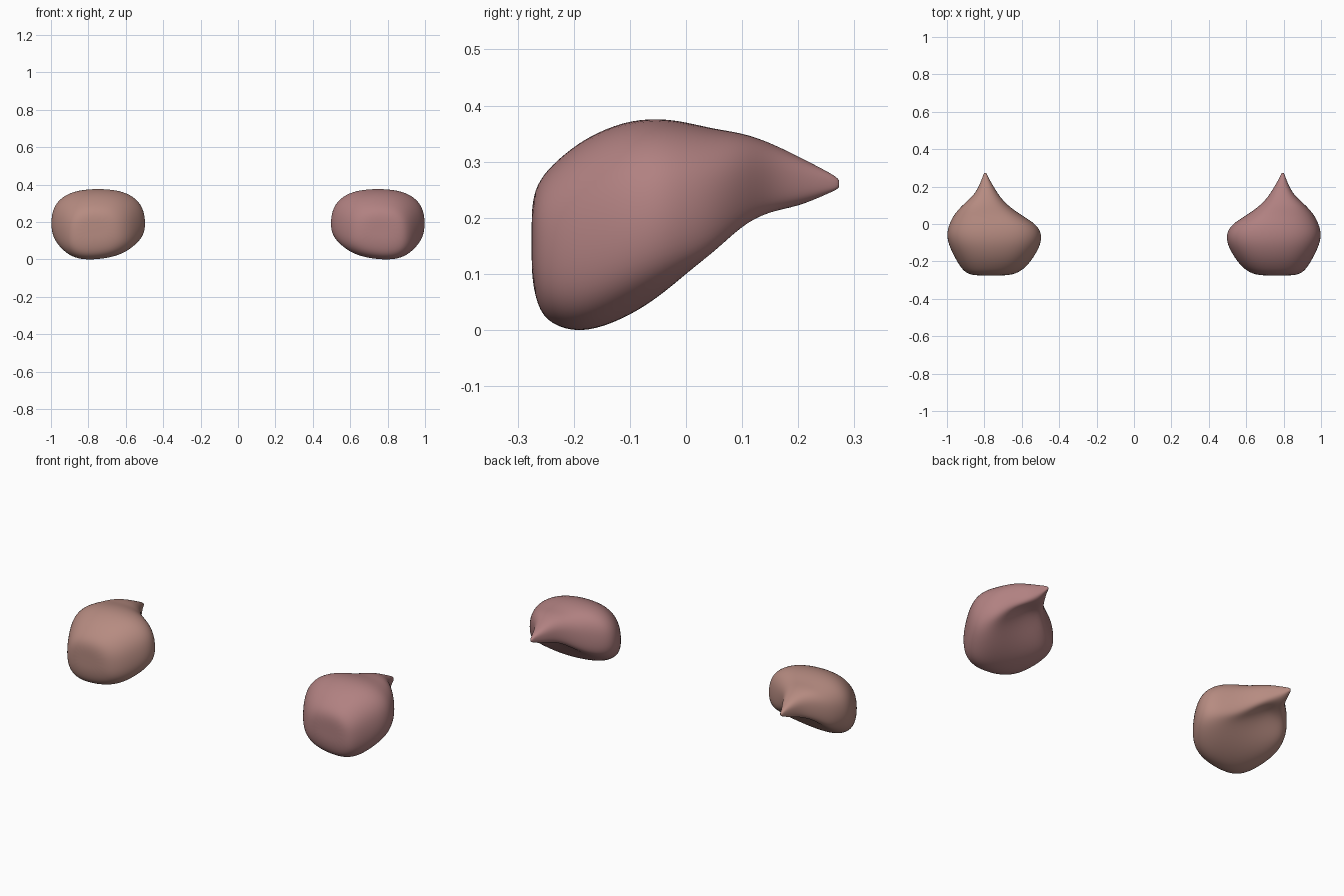
import bpy, bmesh
from math import cos, sin, tau, copysign

cube = bpy.data.objects.get("Cube")
if cube:
    bpy.data.objects.remove(cube)

SEGMENTS = 20
# Cross-sections front to back: y, inner x, outer x, bottom z, top z, underside hollow
SECTIONS = [
    (-0.275, 0.67, 0.86, 0.09, 0.23, 0),
    (-0.262, 0.62, 0.90, 0.03, 0.27, 0),
    (-0.23, 0.575, 0.93, 0.005, 0.305, 0),
    (-0.18, 0.535, 0.96, -0.005, 0.345, 0),
    (-0.11, 0.495, 0.995, 0.02, 0.375, 0),
    (-0.05, 0.49, 1.005, 0.04, 0.38, 0.02),
    (0.0, 0.52, 0.99, 0.06, 0.373, 0.05),
    (0.05, 0.605, 0.965, 0.085, 0.36, 0.09),
    (0.10, 0.675, 0.92, 0.15, 0.353, 0.06),
    (0.15, 0.72, 0.86, 0.195, 0.335, 0.02),
    (0.20, 0.75, 0.83, 0.22, 0.31, 0),
    (0.25, 0.78, 0.81, 0.242, 0.284, 0),
    (0.273, 0.788, 0.802, 0.252, 0.27, 0),
]


def rounded(value):
    """Squared-off circle coordinate."""
    return copysign(abs(value) ** 0.8, value)


def section_point(section, angle, side):
    y, inner, outer, low, high, hollow = section
    u, v = rounded(cos(angle)), rounded(sin(angle))
    middle = low + 0.45 * (high - low)
    x = (inner + outer) / 2 + u * (outer - inner) / 2
    if v > 0:
        z = middle + v * (high - middle)
    else:
        # Underside: hollow below the tail, leaning lower on the outer side
        z = middle + v * (middle - low) - v * hollow * (1 - u * u)
        z += 0.02 * u * v * (high - low) / 0.35
    return side * x, y, z


def make_drop(name, side, colour):
    bm = bmesh.new()
    rings = [[bm.verts.new(section_point(s, tau * i / SEGMENTS, side))
              for i in range(SEGMENTS)] for s in SECTIONS]
    for a, b in zip(rings, rings[1:]):
        for i in range(SEGMENTS):
            j = (i + 1) % SEGMENTS
            bm.faces.new((a[i], a[j], b[j], b[i]))
    # Close both ends with fans
    for ring in (rings[0], rings[-1]):
        centre = sum((v.co for v in ring), ring[0].co * 0) / SEGMENTS
        hub = bm.verts.new(centre)
        for i in range(SEGMENTS):
            bm.faces.new((ring[i], ring[(i + 1) % SEGMENTS], hub))
    bmesh.ops.recalc_face_normals(bm, faces=bm.faces)
    for face in bm.faces:
        face.smooth = True
    mesh = bpy.data.meshes.new(name)
    bm.to_mesh(mesh)
    bm.free()

    drop = bpy.data.objects.new(name, mesh)
    bpy.context.collection.objects.link(drop)
    smoothing = drop.modifiers.new("smooth_surface", "SUBSURF")
    smoothing.levels = smoothing.render_levels = 2

    material = bpy.data.materials.new(name + "_skin")
    material.use_nodes = True
    material.diffuse_color = colour
    shader = material.node_tree.nodes["Principled BSDF"]
    shader.inputs["Base Color"].default_value = colour
    shader.inputs["Roughness"].default_value = 0.7
    mesh.materials.append(material)


make_drop("left_drop", 1, (0.44, 0.22, 0.22, 1))
make_drop("right_drop", -1, (0.47, 0.26, 0.22, 1))
